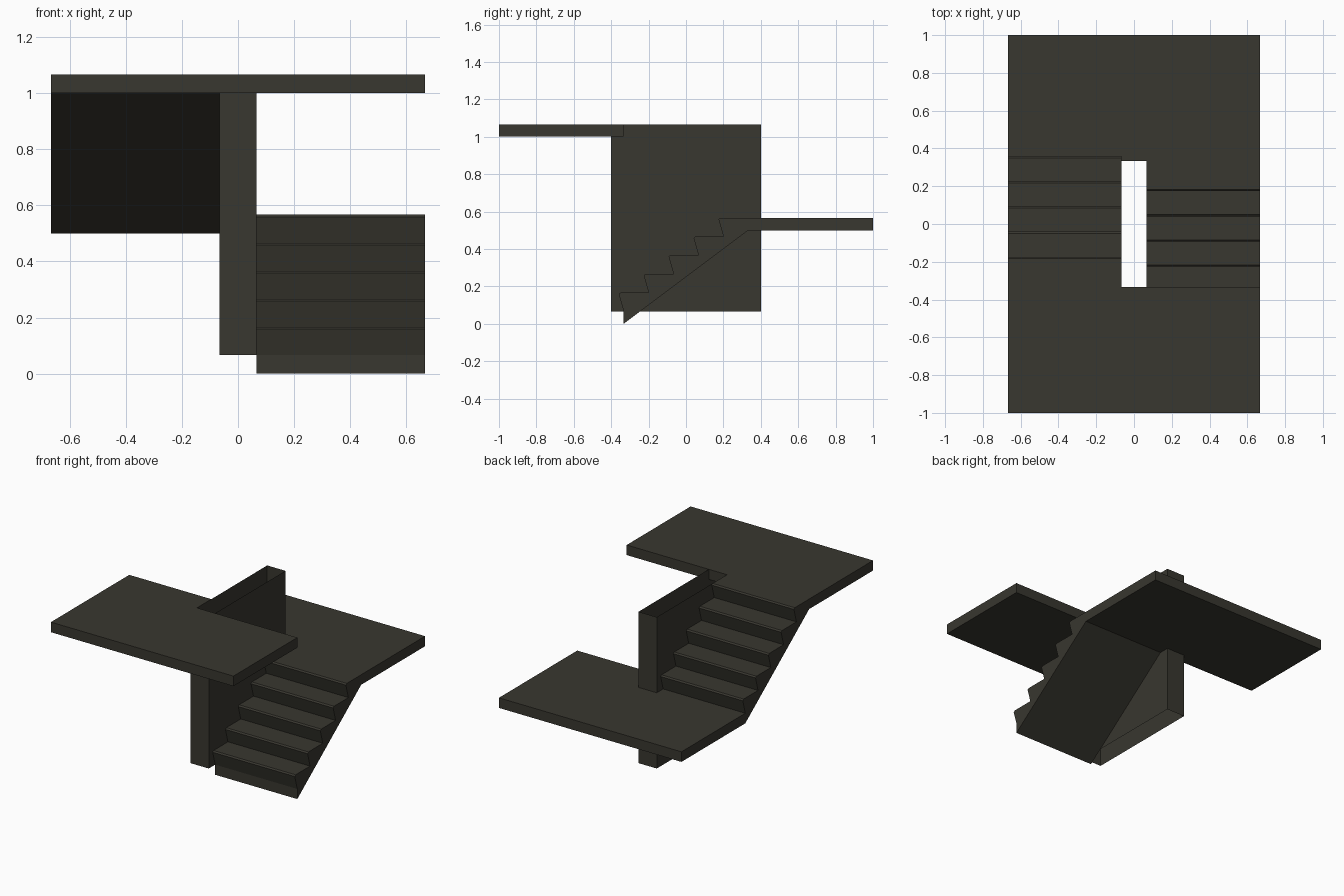
import bpy, bmesh

if "Cube" in bpy.data.objects:
    bpy.data.objects.remove(bpy.data.objects["Cube"])

mat = bpy.data.materials.new("dark concrete")
mat.diffuse_color = (0.040, 0.038, 0.029, 1)
mat.use_nodes = True
mat.node_tree.nodes["Principled BSDF"].inputs["Base Color"].default_value = mat.diffuse_color

W = 2 / 3        # half width of the stair
G = 1 / 15       # half width of the central wall, also slab thickness
E = 1 / 3        # landing edge
RUN, RISE, STEPS = 2 / 15, 0.1, 5


def finish(name, bm):
    bmesh.ops.recalc_face_normals(bm, faces=bm.faces)
    me = bpy.data.meshes.new(name)
    bm.to_mesh(me)
    bm.free()
    me.materials.append(mat)
    ob = bpy.data.objects.new(name, me)
    bpy.context.collection.objects.link(ob)


def extrude_x(name, profile, x0, x1):
    """Extrude a (y, z) profile along x."""
    bm = bmesh.new()
    face = bm.faces.new([bm.verts.new((x0, y, z)) for y, z in profile])
    res = bmesh.ops.extrude_face_region(bm, geom=[face])
    verts = [v for v in res["geom"] if isinstance(v, bmesh.types.BMVert)]
    bmesh.ops.translate(bm, verts=verts, vec=(x1 - x0, 0, 0))
    finish(name, bm)


def flight(name, side, base):
    """Sawtooth flight with raked risers and chamfered nosings."""
    pts = [(-E, 0)]
    for k in range(STEPS):
        y, z = -E + k * RUN, G + k * RISE
        pts += [(y, z), (y - 0.026, z + RISE - 0.008),
                (y - 0.017, z + RISE)]
    pts += [(E, 0.5 + G), (E, 0.5)]
    extrude_x(name, [(y * side, z + base) for y, z in pts], side * G, side * W)


def landing(name, y0, y1, z):
    extrude_x(name, [(y0, z), (y1, z), (y1, z + G), (y0, z + G)], -W, W)


flight("lower_flight", 1, 0)
flight("upper_flight", -1, 0.5)
landing("middle_landing", E, 1, 0.5)
landing("upper_landing", -1, -E, 1)

# Central wall: hollow shell, open at top and bottom
bm = bmesh.new()
ring = [(-G, -0.4), (G, -0.4), (G, 0.4), (-G, 0.4)]
low = [bm.verts.new((x, y, G)) for x, y in ring]
high = [bm.verts.new((x, y, 1 + G)) for x, y in ring]
for i in range(4):
    j = (i + 1) % 4
    bm.faces.new((low[i], low[j], high[j], high[i]))
finish("central_wall", bm)
